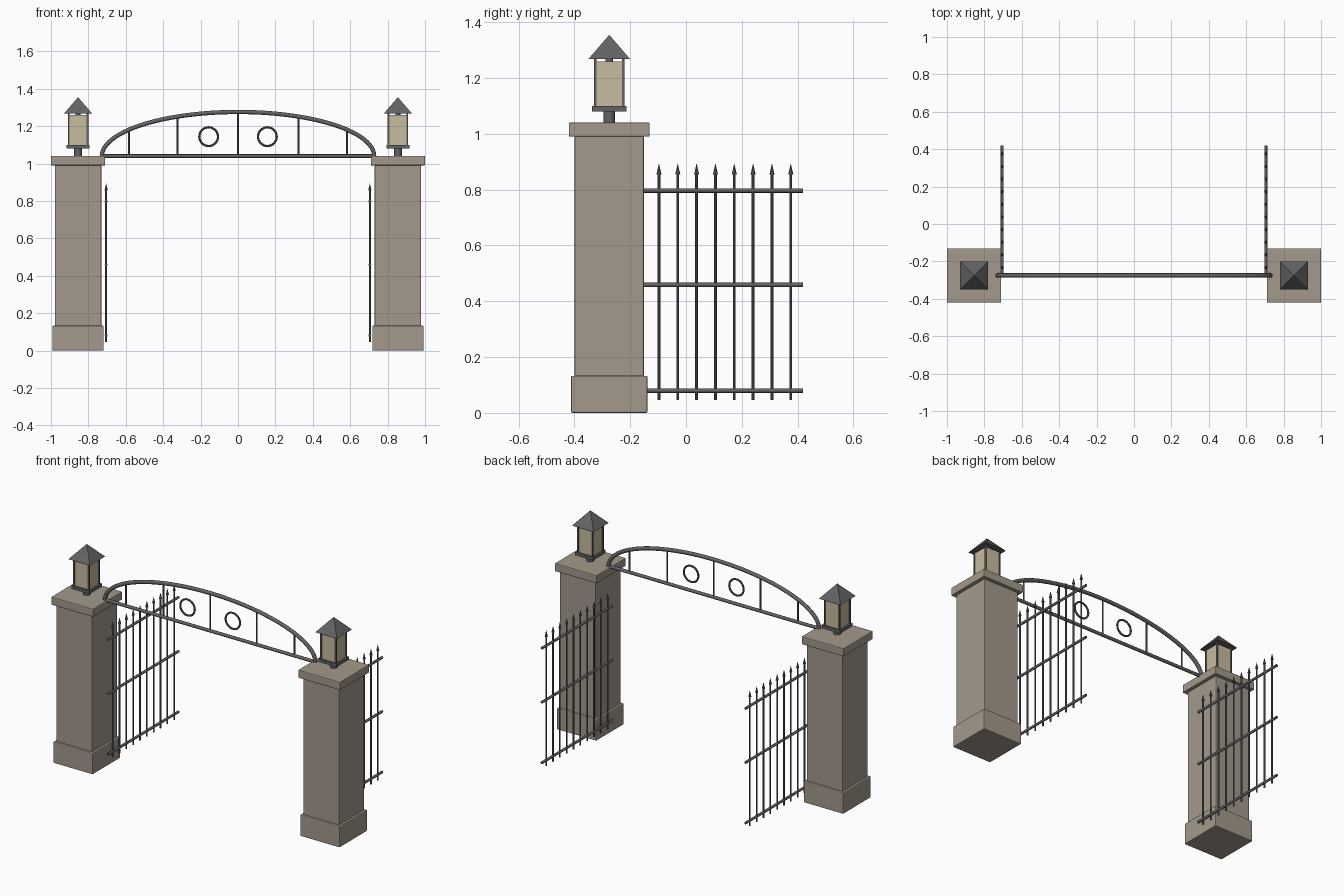
import bpy, math
from mathutils import Vector

if "Cube" in bpy.data.objects:
    bpy.data.objects.remove(bpy.data.objects["Cube"])


def material(name, rgb):
    m = bpy.data.materials.new(name)
    m.diffuse_color = (*rgb, 1)
    m.use_nodes = True
    m.node_tree.nodes["Principled BSDF"].inputs["Base Color"].default_value = m.diffuse_color
    return m


STONE = material("stone", (0.37, 0.32, 0.26))
IRON = material("dark iron", (0.125, 0.125, 0.13))
GLASS = material("warm glass", (0.58, 0.50, 0.35))
PY = -0.275          # pillar and arch line
PX = 0.855           # pillar offset
GX = 0.705           # gate leaf offset


def finish(name, mat, smooth=False):
    ob = bpy.context.object
    ob.name = name
    ob.data.materials.clear()
    ob.data.materials.append(mat)
    if smooth:
        bpy.ops.object.shade_smooth_by_angle(angle=math.radians(40))
    return ob


def block(name, x, y, z0, z1, w, mat, bevel=0.0):
    bpy.ops.mesh.primitive_cube_add(size=1, location=(x, y, (z0 + z1) / 2))
    bpy.context.object.scale = (w, w, z1 - z0)
    bpy.ops.object.transform_apply(location=False, rotation=False, scale=True)
    ob = finish(name, mat)
    if bevel:
        b = ob.modifiers.new("bevel", 'BEVEL')
        b.width, b.segments = bevel, 2
    return ob


def rod(name, a, b, r, mat=IRON, r2=None, sides=12):
    a, b = Vector(a), Vector(b)
    d = b - a
    bpy.ops.mesh.primitive_cone_add(vertices=sides, radius1=r, radius2=r if r2 is None else r2,
                                    depth=d.length, location=(a + b) / 2,
                                    rotation=d.to_track_quat('Z', 'Y').to_euler())
    return finish(name, mat, True)


def pillar(s):
    x = s * PX
    block("pillar_base", x, PY, 0, 0.133, 0.274, STONE, 0.005)
    block("pillar_shaft", x, PY, 0.13, 0.993, 0.248, STONE, 0.005)
    block("pillar_cap", x, PY, 0.99, 1.041, 0.29, STONE, 0.005)


def lantern(s):
    x = s * PX
    rod("lantern_stem", (x, PY, 1.038), (x, PY, 1.085), 0.021, sides=16)
    block("lantern_plate", x, PY, 1.081, 1.1, 0.124, IRON)
    block("lantern_glass", x, PY, 1.098, 1.26, 0.1, GLASS)
    rod("lantern_neck", (x, PY, 1.255), (x, PY, 1.275), 0.013)
    for i in (-1, 1):
        for j in (-1, 1):
            block("lantern_post", x + i * 0.05, PY + j * 0.05, 1.098, 1.27, 0.01, IRON)
    # square pyramid roof
    bpy.ops.mesh.primitive_cone_add(vertices=4, radius1=0.075 * math.sqrt(2), radius2=0,
                                    depth=0.087, location=(x, PY, 1.3115),
                                    rotation=(0, 0, math.pi / 4))
    finish("lantern_roof", IRON)


def gate_leaf(s):
    x = s * GX
    for z in (0.08, 0.459, 0.797):
        rod("gate_rail", (x, PY, z), (x, 0.419, z), 0.008)
    for i in range(10):
        y = -0.232 + i * 0.0675
        rod("gate_picket", (x, y, 0.046), (x, y, 0.86), 0.005, sides=8)
        rod("picket_spear", (x, y, 0.855), (x, y, 0.895), 0.009, r2=0, sides=8)


for side in (-1, 1):
    pillar(side)
    lantern(side)
    gate_leaf(side)

# overhead arch: half ellipse tube
AW, AH, AZ = 0.728, 0.236, 1.04
curve = bpy.data.curves.new("arch_top", 'CURVE')
curve.dimensions = '3D'
curve.bevel_depth, curve.bevel_resolution, curve.use_fill_caps = 0.012, 3, True
spline = curve.splines.new('POLY')
N = 48
spline.points.add(N)
for i, p in enumerate(spline.points):
    t = math.pi * i / N
    p.co = (-AW * math.cos(t), PY, AZ + AH * math.sin(t), 1)
spline.use_smooth = True
curve.materials.append(IRON)
bpy.context.collection.objects.link(bpy.data.objects.new("arch_top", curve))

# arch bottom bar, uprights and rings
rod("arch_bar", (-AW, PY, AZ), (AW, PY, AZ), 0.01)
for x in (-0.583, -0.323, 0, 0.323, 0.583):
    top = AZ + AH * math.sqrt(1 - (x / AW) ** 2)
    rod("arch_upright", (x, PY, AZ), (x, PY, top), 0.005, sides=8)
for x in (-0.157, 0.157):
    bpy.ops.mesh.primitive_torus_add(location=(x, PY, 1.144), rotation=(math.pi / 2, 0, 0),
                                     major_radius=0.05, minor_radius=0.006,
                                     major_segments=32, minor_segments=8)
    finish("arch_ring", IRON, True)
